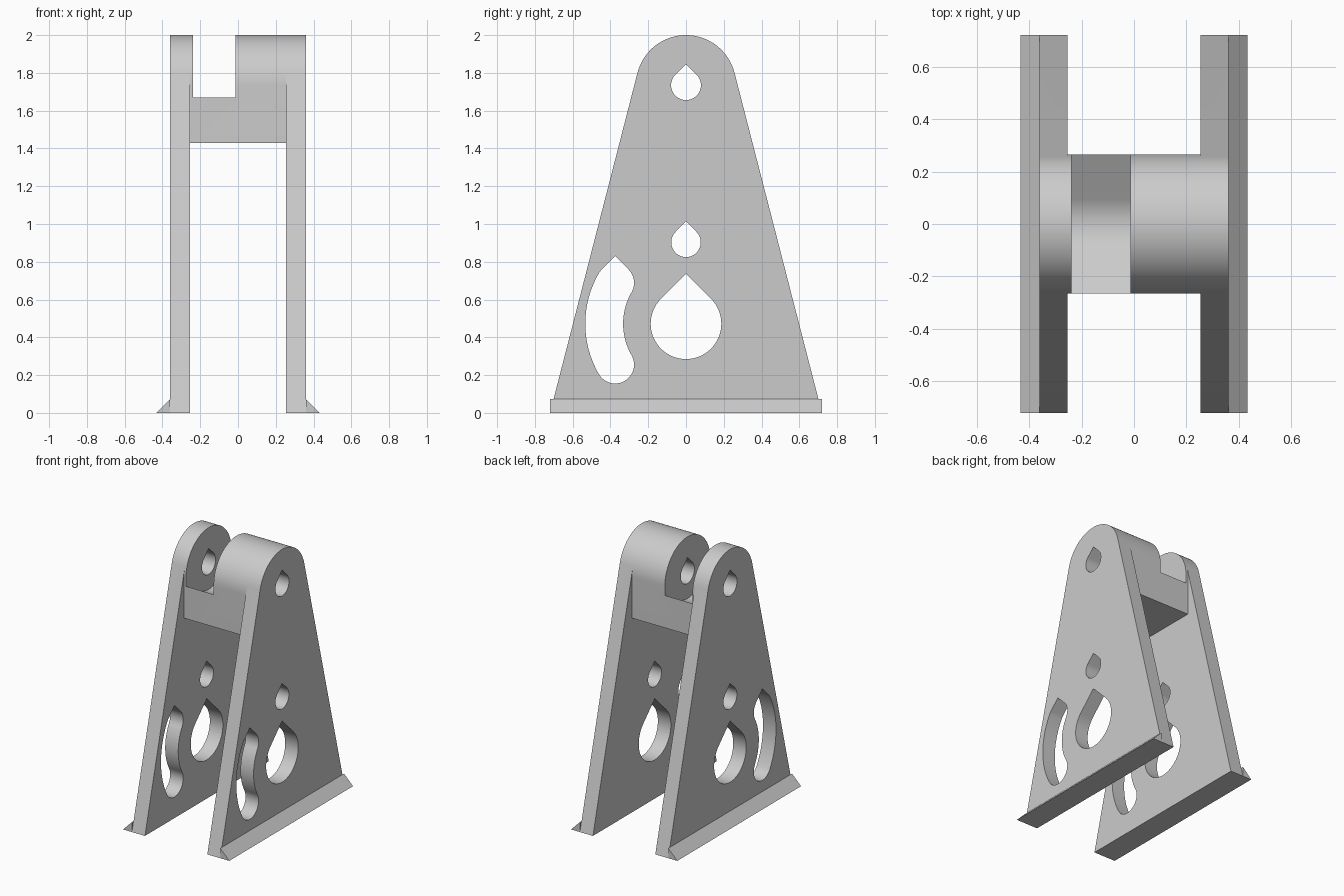
import bpy
import bmesh
from math import sin, cos, tan, atan, radians, degrees, sqrt

if "Cube" in bpy.data.objects:
    bpy.data.objects.remove(bpy.data.objects["Cube"], do_unlink=True)

PIN_Z, TOP_R = 1.735, 0.265       # pivot height and rounded top radius
HALF_BASE = 0.72                  # half the depth at the floor
INNER, OUTER = 0.254, 0.36        # plate faces
FOOT = 0.073
BLOCK_Z = 1.43                    # underside of the bridge block

grey = bpy.data.materials.new("plain_grey")
grey.use_nodes = True
grey.diffuse_color = (0.6, 0.6, 0.6, 1)
grey.node_tree.nodes["Principled BSDF"].inputs["Base Color"].default_value = (0.6, 0.6, 0.6, 1)


def arc(cy, cz, r, a0, a1, n=24):
    """Points on an arc, angles in degrees."""
    angles = [radians(a0 + (a1 - a0) * i / n) for i in range(n + 1)]
    return [(cy + r * cos(a), cz + r * sin(a)) for a in angles]


def prism(name, profile, lo, hi, axis="x"):
    """Extrude a closed 2D profile along x (profile is y,z) or y (profile is x,z)."""
    bm = bmesh.new()
    place = (lambda p, d: (d, *p)) if axis == "x" else (lambda p, d: (p[0], d, p[1]))
    face = bm.faces.new([bm.verts.new(place(p, lo)) for p in profile])
    new = bmesh.ops.extrude_face_region(bm, geom=[face])["geom"]
    shift = (hi - lo, 0, 0) if axis == "x" else (0, hi - lo, 0)
    bmesh.ops.translate(bm, vec=shift, verts=[v for v in new if isinstance(v, bmesh.types.BMVert)])
    bmesh.ops.recalc_face_normals(bm, faces=bm.faces)
    mesh = bpy.data.meshes.new(name)
    bm.to_mesh(mesh)
    bm.free()
    mesh.materials.append(grey)
    obj = bpy.data.objects.new(name, mesh)
    bpy.context.collection.objects.link(obj)
    return obj


def activate(obj):
    bpy.ops.object.select_all(action="DESELECT")
    obj.select_set(True)
    bpy.context.view_layer.objects.active = obj


def cut(obj, profile, lo=-1, hi=1):
    """Subtract a prism from the object."""
    cutter = prism("cutter", profile, lo, hi)
    cutter.hide_render = True
    mod = obj.modifiers.new("cut", "BOOLEAN")
    mod.operation, mod.solver, mod.object = "DIFFERENCE", "EXACT", cutter
    activate(obj)
    bpy.ops.object.modifier_apply(modifier=mod.name)
    bpy.data.objects.remove(cutter, do_unlink=True)


def teardrop(cz, r):
    """Round hole with a right-angled peak."""
    return arc(0, cz, r, 135, 405, 48) + [(0, cz + r * sqrt(2))]


# Tapered body with a rounded top; the sides run tangent to the top arc
lean = 14.4
side = arc(0, PIN_Z, TOP_R, lean, 180 - lean, 40)
bracket = prism("bracket", [(-HALF_BASE, 0), (HALF_BASE, 0)] + side, -OUTER, OUTER)

# Clear the space between the plates, leaving the bridge block at the top
right = [(1, side[0][1])] + arc(0, PIN_Z, TOP_R, lean, 0, 4) + [(TOP_R, BLOCK_Z)]
left = [(-y, z) for y, z in reversed(right)]
cut(bracket, [(1, -1)] + right + left + [(-1, -1)], -INNER, INNER)

# Slot across the block with a rounded valley floor
slope, floor_r = 30, 0.19
valley = arc(0, PIN_Z, floor_r, -90 - slope, -90 + slope)
reach = 0.5
rise = PIN_Z - floor_r / cos(radians(slope)) + reach * tan(radians(slope))
cut(bracket, [(-reach, 2.5), (-reach, rise)] + valley + [(reach, rise), (reach, 2.5)], -0.238, -0.013)

# Pivot hole, lock hole and large hole
for z, r in ((PIN_Z, 0.079), (0.903, 0.078), (0.472, 0.187)):
    cut(bracket, teardrop(z, r))

# Curved slot around the large hole, peaked at its upper end
mid_r, half_w, hub = 0.433, 0.1, 0.472
ey, ez = mid_r * cos(radians(150)), mid_r * sin(radians(150))
curved = arc(0, hub, mid_r + half_w, 150, 210, 32)
curved += arc(ey, hub - ez, half_w, 210, 390)[1:]
curved += arc(0, hub, mid_r - half_w, 210, 150, 32)[1:]
curved += arc(ey, hub + ez, half_w, -30, 45, 12)[1:]
curved += [(ey, hub + ez + half_w * sqrt(2))]
curved += arc(ey, hub + ez, half_w, 135, 150, 3)[:-1]
cut(bracket, curved)

activate(bracket)
bpy.ops.object.shade_smooth_by_angle(angle=radians(30))

# Wedge feet along the outer base edges
for name, s in (("left_foot", 1), ("right_foot", -1)):
    prism(name, [(s * OUTER, 0), (s * (OUTER + FOOT), 0), (s * OUTER, FOOT)],
          -HALF_BASE, HALF_BASE, "y")
